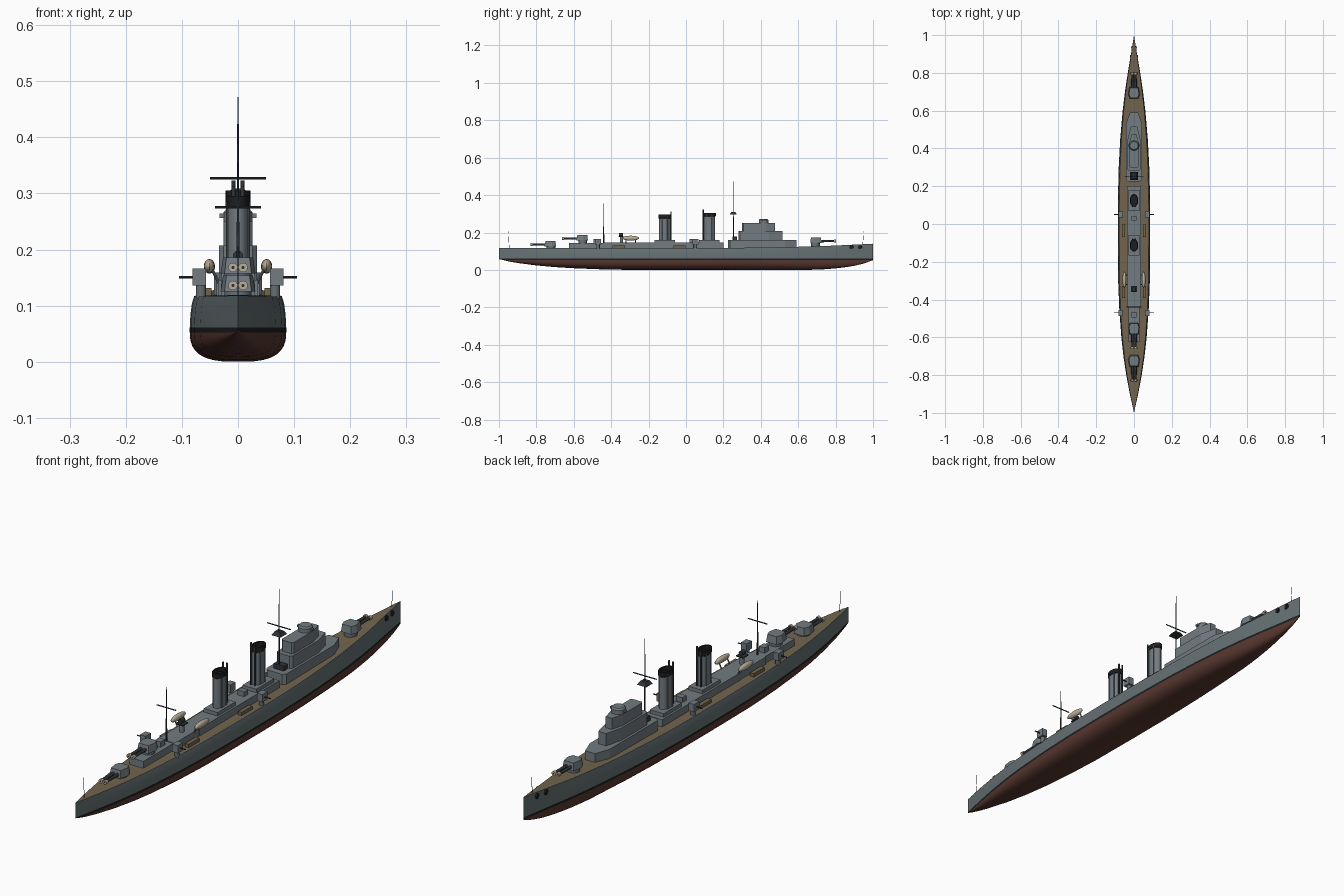
import bpy, bmesh, math
from mathutils import Vector

if "Cube" in bpy.data.objects:
    bpy.data.objects.remove(bpy.data.objects["Cube"])


def material(name, r, g, b):
    m = bpy.data.materials.new(name)
    m.diffuse_color = (r, g, b, 1)
    m.use_nodes = True
    m.node_tree.nodes["Principled BSDF"].inputs["Base Color"].default_value = m.diffuse_color
    return m


GREY = material("hull_grey", 0.13, 0.16, 0.17)
LIGHT = material("upper_grey", 0.17, 0.20, 0.22)
DARK = material("dark_metal", 0.03, 0.035, 0.04)
BLACK = material("boot_black", 0.012, 0.013, 0.014)
RED = material("bottom_red", 0.10, 0.04, 0.03)
WOOD = material("deck_wood", 0.17, 0.13, 0.075)
CREAM = material("cream", 0.50, 0.43, 0.32)


def finish(name, bm, mats, smooth=False):
    bmesh.ops.recalc_face_normals(bm, faces=bm.faces)
    me = bpy.data.meshes.new(name)
    bm.to_mesh(me)
    bm.free()
    for m in mats:
        me.materials.append(m)
    ob = bpy.data.objects.new(name, me)
    bpy.context.collection.objects.link(ob)
    if smooth:
        bpy.ops.object.select_all(action='DESELECT')
        ob.select_set(True)
        bpy.context.view_layer.objects.active = ob
        bpy.ops.object.shade_smooth_by_angle(angle=math.radians(35))
    return ob


def prism(name, outline, z0, z1, mat, top=1.0):
    """Extrude a plan outline; top scales the upper outline about its middle."""
    bm = bmesh.new()
    cx = sum(p[0] for p in outline) / len(outline)
    cy = sum(p[1] for p in outline) / len(outline)
    lo = [bm.verts.new((x, y, z0)) for x, y in outline]
    hi = [bm.verts.new((cx + (x - cx) * top, cy + (y - cy) * top, z1)) for x, y in outline]
    bm.faces.new(lo)
    bm.faces.new(hi)
    n = len(lo)
    for i in range(n):
        j = (i + 1) % n
        bm.faces.new((lo[i], lo[j], hi[j], hi[i]))
    return finish(name, bm, [mat])


def box(name, x, y, z0, z1, sx, sy, mat=LIGHT):
    return prism(name, [(x - sx, y - sy), (x + sx, y - sy), (x + sx, y + sy), (x - sx, y + sy)], z0, z1, mat)


def tier(name, w, y0, y1, cut, z0, z1):
    """Deckhouse block with chamfered corners, longer chamfer forward."""
    c = w * 0.5
    return prism(name, [(-w + c / 2, y0), (w - c / 2, y0), (w, y0 + c / 2), (w, y1 - cut), (w - c, y1),
                        (c - w, y1), (-w, y1 - cut), (-w, y0 + c / 2)], z0, z1, LIGHT)


def rod(name, a, b, r0, r1=None, mat=DARK, seg=12):
    a, b = Vector(a), Vector(b)
    bm = bmesh.new()
    bmesh.ops.create_cone(bm, cap_ends=True, segments=seg, radius1=r0,
                          radius2=r0 if r1 is None else r1, depth=(b - a).length)
    q = Vector((0, 0, 1)).rotation_difference(b - a)
    for v in bm.verts:
        v.co = q @ v.co + (a + b) / 2
    return finish(name, bm, [mat], True)


def lathe(name, x, y, rings, mat, sx=1, sy=1, seg=24):
    """Revolve (radius, z) pairs, with elliptical scaling in plan."""
    bm = bmesh.new()
    loops = [[bm.verts.new((x + sx * r * math.cos(t), y + sy * r * math.sin(t), z))
              for t in (2 * math.pi * i / seg for i in range(seg))] for r, z in rings]
    for p, q in zip(loops, loops[1:]):
        for i in range(seg):
            j = (i + 1) % seg
            bm.faces.new((p[i], p[j], q[j], q[i]))
    bm.faces.new(loops[0])
    bm.faces.new(loops[-1])
    return finish(name, bm, [mat], True)


def lerp(table, t):
    for (a, u), (b, v) in zip(table, table[1:]):
        if t <= b:
            return u + (v - u) * (t - a) / (b - a)
    return table[-1][1]


# Hull lines: half beam, keel rise and deck sheer along the length
BEAM = [(-1, 0), (-.95, .011), (-.9, .022), (-.8, .041), (-.7, .056), (-.6, .067), (-.45, .078), (-.3, .084),
        (-.1, .086), (.1, .086), (.3, .081), (.45, .073), (.6, .060), (.7, .048), (.8, .033), (.9, .016), (1, 0)]
KEEL = [(-1, .058), (-.95, .046), (-.9, .037), (-.8, .024), (-.7, .015), (-.6, .009), (-.45, .003), (-.3, 0),
        (.65, 0), (.75, .004), (.83, .011), (.9, .022), (.95, .034), (1, .052)]
SHEER = [(-1, .118), (-.5, .116), (.2, .117), (.5, .121), (.75, .128), (1, .140)]
STATIONS = sorted({round(-1 + i * .05, 2) for i in range(41)} | {-.975, .975})
WL0, WL1 = .052, .061


def section(y):
    w, k, d = lerp(BEAM, y), lerp(KEEL, y), lerp(SHEER, y)
    pts = []
    for i in range(9):
        a = math.pi / 2 * i / 8
        pts.append((w * math.sin(a) ** .67, k + (max(WL0, k + .001) - k) * (1 - math.cos(a) ** .8)))
    return pts + [(w, max(WL1, k + .002)), (w * .985, .085), (w * .955, .104), (w * .91, d)]


bm = bmesh.new()
rows = []
for y in STATIONS:
    s = section(y)
    ring = [(-x, z) for x, z in reversed(s)] + s[1:]
    rows.append([bm.verts.new((x, y, z)) for x, z in ring])
n = len(rows[0])
for p, q in zip(rows, rows[1:]):
    for i in range(n - 1):
        f = bm.faces.new((p[i], p[i + 1], q[i + 1], q[i]))
        k = min(i, n - 2 - i)
        f.material_index = 0 if k < 3 else 1 if k == 3 else 2
    bm.faces.new((p[0], q[0], q[-1], p[-1]))
bmesh.ops.remove_doubles(bm, verts=bm.verts, dist=1e-5)
finish("hull", bm, [GREY, BLACK, RED], True)

# Planked deck
bm = bmesh.new()
rows = [[bm.verts.new((s * lerp(BEAM, y) * .89, y, lerp(SHEER, y) + .0012)) for s in (-1, 1)]
        for y in STATIONS[1:-1]]
for p, q in zip(rows, rows[1:]):
    bm.faces.new((p[0], p[1], q[1], q[0]))
finish("deck", bm, [WOOD])

# Midship and aft deckhouses
box("midship_deckhouse", 0, -.045, .11, .146, .038, .245)
box("boat_deckhouse", 0, -.365, .11, .146, .036, .075)
box("aft_deckhouse", 0, -.53, .11, .144, .030, .095)

# Bridge superstructure
tier("bridge_base", .043, .225, .59, .06, .11, .159)
tier("bridge_middle", .034, .28, .515, .07, .159, .207)
tier("bridge_upper", .026, .30, .475, .05, .207, .25)
lathe("director", 0, .415, [(.026, .25), (.026, .266), (.021, .272)], LIGHT)
box("director_arm", 0, .415, .256, .264, .033, .006)

# Funnels with caps, ribs and steam pipes
for name, y, top, side in (("fore", .125, .305, -1), ("aft", -.113, .295, 1)):
    box(name + "_funnel_base", 0, y, .146, .160, .030, .055)
    lathe(name + "_funnel", 0, y, [(1, .16), (1, top - .018)], LIGHT, .020, .031)
    lathe(name + "_funnel_cap", 0, y, [(1, top - .02), (1.1, top - .018), (1.1, top), (.85, top), (.85, top - .015)],
          BLACK, .020, .031)
    for s in (-1, 1):
        rod(name + "_steam_pipe", (s * .008, y + side * .033, .16), (s * .008, y + side * .033, top + .018), .0035)
        for dy in (-.014, .014):
            rod(name + "_funnel_rib", (s * .019, y + dy, .16), (s * .019, y + dy, top - .01), .002, mat=GREY, seg=8)


# Masts and flagstaffs
def mast(name, y, z0, z1, yard, half):
    rod(name, (0, y, z0), (0, y, z1), .0035, .001)
    rod(name + "_yard", (-half, y, yard), (half, y, yard), .0022, seg=8)


mast("foremast", .253, .115, .472, .327, .05)
mast("mainmast", -.44, .14, .355, .275, .041)
prism("lookout_platform", [(-.02, .233), (.02, .233), (.02, .273), (-.02, .273)], .295, .309, DARK, .55)
box("searchlight_platform", 0, .262, .159, .178, .022, .012, DARK)
rod("bow_flagstaff", (0, .945, .135), (0, .95, .205), .001, .0007, seg=6)
rod("stern_flagstaff", (0, -.945, .115), (0, -.95, .205), .001, .0007, seg=6)


# Twin gun turrets
def turret(name, y, d, z0, z1):
    lathe(name + "_barbette", 0, y, [(.024, z0), (.024, z1 + .002)], GREY)
    prism(name + "_house", [(-.022, y - d * .028), (.022, y - d * .028), (.031, y - d * .005), (.024, y + d * .034),
                            (-.024, y + d * .034), (-.031, y - d * .005)], z1, z1 + .029, LIGHT, .86)
    for s in (-1, 1):
        zb = z1 + .011
        rod(name + "_barrel", (s * .009, y + d * .02, zb), (s * .009, y + d * .108, zb), .0065, .005)
        rod(name + "_muzzle", (s * .009, y + d * .100, zb), (s * .009, y + d * .110, zb), .0085, mat=CREAM)
        rod(name + "_bore", (s * .009, y + d * .109, zb), (s * .009, y + d * .1105, zb), .003)


turret("fore_turret", .692, 1, .115, .143)
turret("aft_upper_turret", -.552, -1, .14, .157)
turret("aft_lower_turret", -.722, -1, .11, .125)

# Parts repeated on both sides
for s in (-1, 1):
    for y in (.05, -.47):
        rod("side_gun_pedestal", (s * .066, y, .112), (s * .066, y, .14), .009, mat=GREY)
        box("side_gun_shield", s * .069, y, .136, .166, .012, .016)
        rod("side_gun_barrel", (s * .075, y, .151), (s * .105, y, .151), .0022, seg=8)
    for y in (-.035, -.36):
        box("deck_locker", s * .055, y, .114, .131, .008, .033, WOOD)
    for y in (.885, .93):
        x = s * (lerp(BEAM, y) * .955 - .003)
        rod("anchor_port", (x, y, .122), (x + s * .006, y - .001, .122), .011, mat=BLACK, seg=16)
    # Ship's boat on its davits
    bm = bmesh.new()
    bmesh.ops.create_uvsphere(bm, u_segments=16, v_segments=10, radius=1)
    for v in bm.verts:
        v.co = (s * .051 + v.co.x * .010, -.295 + v.co.y * .045, .170 + v.co.z * .013)
    finish("ship_boat", bm, [CREAM], True)
    for y in (-.32, -.27):
        rod("boat_davit", (s * .034, y, .14), (s * .047, y, .166), .0025, mat=GREY, seg=8)

# Searchlight tower and deck fittings
rod("searchlight_tower", (0, -.345, .146), (0, -.345, .178), .009, mat=LIGHT)
box("searchlight_table", 0, -.345, .176, .180, .016, .016, DARK)
rod("searchlight", (0, -.357, .189), (0, -.337, .189), .009)
box("fire_control_box", 0, -.48, .144, .165, .012, .014)
box("midship_locker", 0, .03, .146, .165, .014, .012)
